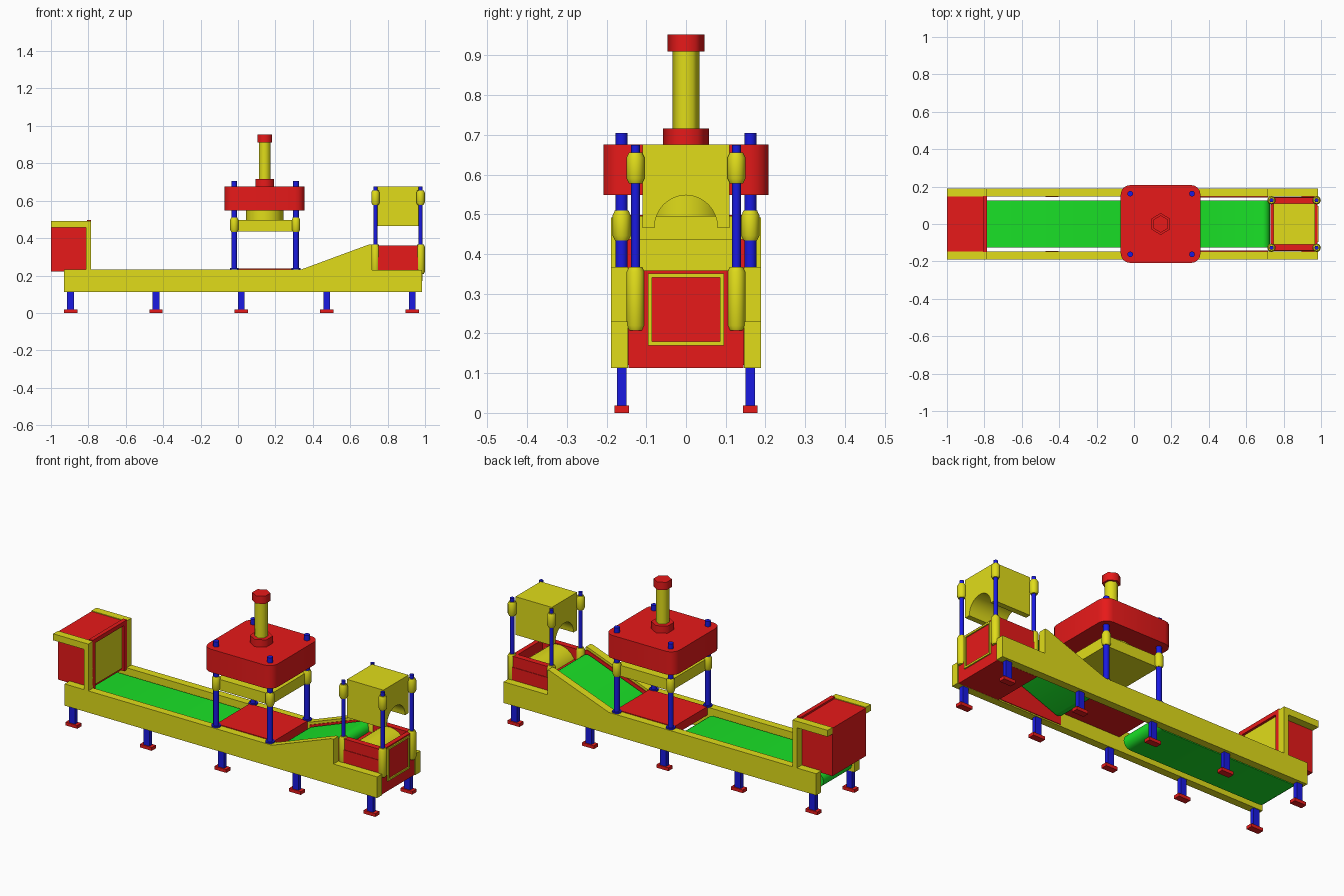
import bpy, bmesh, math
from mathutils import Vector

if "Cube" in bpy.data.objects:
    bpy.data.objects.remove(bpy.data.objects["Cube"])


def material(name, rgb):
    m = bpy.data.materials.new(name)
    m.diffuse_color = (*rgb, 1)
    m.use_nodes = True
    m.node_tree.nodes["Principled BSDF"].inputs["Base Color"].default_value = m.diffuse_color
    return m


RED = material("red", (0.80, 0.01, 0.01))
YELLOW = material("yellow", (0.75, 0.72, 0.01))
BLUE = material("blue", (0.01, 0.01, 0.75))
GREEN = material("green", (0.01, 0.75, 0.02))


def finish(name, bm, mat, smooth=None):
    bmesh.ops.recalc_face_normals(bm, faces=bm.faces)
    mesh = bpy.data.meshes.new(name)
    bm.to_mesh(mesh)
    bm.free()
    mesh.materials.append(mat)
    ob = bpy.data.objects.new(name, mesh)
    bpy.context.collection.objects.link(ob)
    if smooth:
        bpy.ops.object.select_all(action='DESELECT')
        ob.select_set(True)
        bpy.context.view_layer.objects.active = ob
        bpy.ops.object.shade_smooth_by_angle(angle=math.radians(smooth))
    return ob


def prism(name, profile, axis, a, b, mat, smooth=None):
    """Extrude a 2D profile from a to b along the given axis (0=x, 1=y, 2=z)."""
    bm = bmesh.new()
    def point(p):
        c = list(p)
        c.insert(axis, a)
        return Vector(c)
    face = bm.faces.new([bm.verts.new(point(p)) for p in profile])
    new = bmesh.ops.extrude_face_region(bm, geom=[face])
    shift = Vector((0, 0, 0))
    shift[axis] = b - a
    bmesh.ops.translate(bm, vec=shift, verts=[v for v in new["geom"] if isinstance(v, bmesh.types.BMVert)])
    return finish(name, bm, mat, smooth)


def box(name, x, y, z, mat):
    return prism(name, [(x[0], y[0]), (x[1], y[0]), (x[1], y[1]), (x[0], y[1])], 2, *z, mat)


def circle(u, v, r, n, start=0.0):
    return [(u + r * math.cos(start + 2 * math.pi * i / n),
             v + r * math.sin(start + 2 * math.pi * i / n)) for i in range(n)]


def rod(name, x, y, r, z0, z1, mat, n=12, smooth=40):
    return prism(name, circle(x, y, r, n, math.pi / 2), 2, z0, z1, mat, smooth)


def sleeve(name, x, y, r, z0, z1):
    """Collar with chamfered ends."""
    bm = bmesh.new()
    rings = []
    for z, k in ((z0, 0.75), (z0 + 0.012, 1), (z1 - 0.012, 1), (z1, 0.75)):
        rings.append([bm.verts.new((*p, z)) for p in circle(x, y, r * k, 12)])
    for lo, hi in zip(rings, rings[1:]):
        for i in range(12):
            j = (i + 1) % 12
            bm.faces.new((lo[i], lo[j], hi[j], hi[i]))
    bm.faces.new(rings[0])
    bm.faces.new(rings[-1])
    return finish(name, bm, YELLOW, 40)


def belt(name, p, q, r):
    """Endless belt: stadium profile around two end rollers."""
    ang = math.atan2(q[1] - p[1], q[0] - p[0])
    prof = []
    for c, start in ((q, ang - math.pi / 2), (p, ang + math.pi / 2)):
        for i in range(9):
            t = start + math.pi * i / 8
            prof.append((c[0] + r * math.cos(t), c[1] + r * math.sin(t)))
    return prism(name, prof, 1, -0.125, 0.125, GREEN, 40)


# side rails with ramp, ramp liners, legs and feet
rail = [(-0.93, 0.113), (0.985, 0.113), (0.985, 0.23), (0.717, 0.23),
        (0.717, 0.367), (0.703, 0.367), (0.34, 0.233), (-0.93, 0.233)]
liner = [(0.34, 0.12), (0.717, 0.12), (0.717, 0.352), (0.70, 0.352), (0.34, 0.219)]
for s, side in ((-1, "front"), (1, "back")):
    prism(side + "_rail", rail, 1, s * 0.146, s * 0.189, YELLOW)
    prism(side + "_ramp_liner", liner, 1, s * 0.142, s * 0.146, RED)
    for i in range(5):
        x = -0.895 + 0.4565 * i
        y = s * 0.162
        box(f"{side}_leg_{i}", (x - 0.018, x + 0.018), (y - 0.012, y + 0.012), (0.015, 0.115), BLUE)
        box(f"{side}_foot_{i}", (x - 0.036, x + 0.036), (y - 0.018, y + 0.018), (0, 0.018), RED)

# conveyor belts
belt("long_belt", (-0.89, 0.165), (-0.08, 0.165), 0.04)
belt("ramp_belt", (0.375, 0.185), (0.69, 0.303), 0.037)

# infeed cabinet on the left end
box("cabinet", (-1, -0.805), (-0.146, 0.146), (0.222, 0.458), RED)
box("cabinet_panel", (-0.806, -0.798), (-0.125, 0.125), (0.235, 0.475), YELLOW)
for s in (-1, 1):
    ys = sorted((s * 0.125, s * 0.15))
    box("cabinet_frame_post", (-0.808, -0.785), ys, (0.222, 0.498), RED)
    bracket = [(-0.785, 0.222), (-0.785, 0.492), (-1, 0.492), (-1, 0.456), (-0.812, 0.456), (-0.812, 0.222)]
    prism("cabinet_bracket", bracket, 1, s * 0.146, s * 0.189, YELLOW)
box("cabinet_frame_top", (-0.808, -0.785), (-0.125, 0.125), (0.475, 0.498), RED)
box("cabinet_lid", (-1, -0.805), (-0.146, 0.146), (0.455, 0.488), RED)

# press table, pillars and sliding plate
box("press_table", (-0.03, 0.325), (-0.146, 0.146), (0.19, 0.237), RED)
box("press_plate", (-0.02, 0.31), (-0.16, 0.16), (0.436, 0.496), YELLOW)
rod("press_ram", 0.143, 0, 0.1, 0.49, 0.552, YELLOW, 16)
for x in (-0.02, 0.31):
    for y in (-0.162, 0.162):
        rod("press_pillar", x, y, 0.015, 0.225, 0.705, BLUE)
        rod("press_pillar_base", x, y, 0.024, 0.23, 0.24, BLUE)
        sleeve("press_sleeve", x, y, 0.0225, 0.434, 0.51)

# press head with rounded corners
head = []
for k, (sx, sy) in enumerate(((1, 1), (-1, 1), (-1, -1), (1, -1))):
    for i in range(5):
        t = math.pi / 2 * (k + i / 4)
        head.append((0.142 + sx * 0.163 + 0.05 * math.cos(t), sy * 0.158 + 0.05 * math.sin(t)))
prism("press_head", head, 2, 0.548, 0.676, RED, 40)

# six-sided cylinder on top of the head
rod("piston_collar", 0.143, 0, 0.058, 0.67, 0.716, RED, 6, 65)
rod("piston_shaft", 0.143, 0, 0.034, 0.71, 0.915, YELLOW, 6, 65)
rod("piston_cap", 0.143, 0, 0.046, 0.91, 0.953, RED, 6, 65)

# forming station base: red trough holding a yellow roller
box("station_base", (0.73, 0.98), (-0.145, 0.145), (0.113, 0.3), RED)
for s in (-1, 1):
    box("station_wall", (0.73, 0.98), sorted((s * 0.11, s * 0.142)), (0.29, 0.36), RED)
box("station_end_wall", (0.955, 0.98), (-0.11, 0.11), (0.29, 0.358), RED)
prism("station_roller", circle(0.853, 0.255, 0.102, 24), 1, -0.11, 0.11, YELLOW, 40)

# square trim ring on the end face
for s in (-1, 1):
    box("end_trim_side", (0.975, 0.987), sorted((s * 0.086, s * 0.096)), (0.17, 0.351), YELLOW)
for z in (0.17, 0.341):
    box("end_trim_bar", (0.975, 0.987), (-0.086, 0.086), (z, z + 0.01), YELLOW)

# arched upper die
die = [(0.11, 0.465), (0.11, 0.676), (-0.11, 0.676), (-0.11, 0.465)]
for i in range(17):
    t = math.pi * (1 - i / 16)
    die.append((0.08 * math.cos(t), 0.465 + 0.083 * math.sin(t)))
prism("upper_die", die, 0, 0.745, 0.968, YELLOW, 30)

# station pillars and sleeves
for x in (0.735, 0.976):
    for y in (-0.127, 0.127):
        rod("station_pillar", x, y, 0.011, 0.22, 0.675, BLUE)
        sleeve("station_upper_sleeve", x, y, 0.0225, 0.578, 0.655)
        sleeve("station_lower_sleeve", x, y, 0.0225, 0.208, 0.367)
